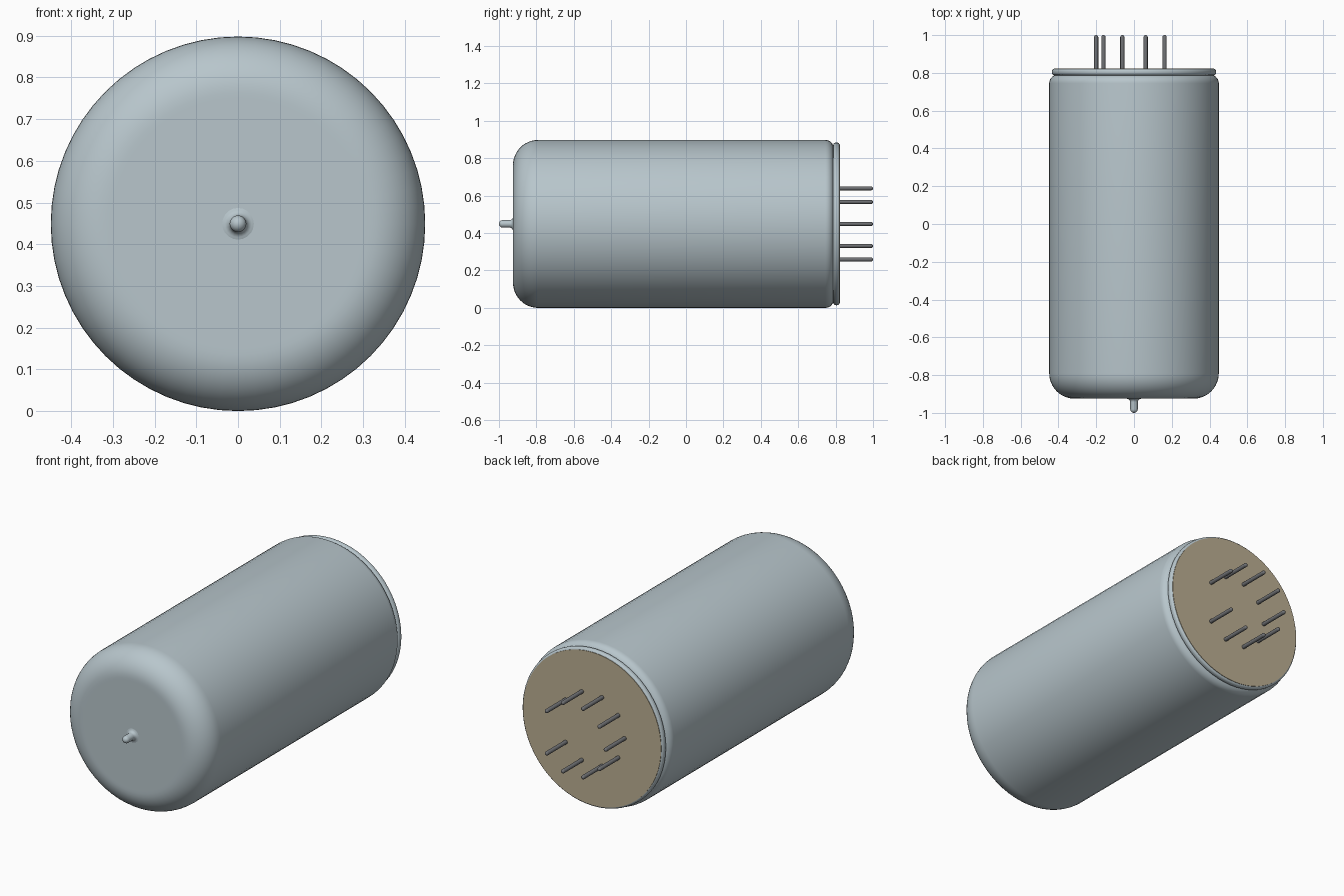
import bpy
import bmesh
import math
from mathutils import Vector

cube = bpy.data.objects.get("Cube")
if cube:
    bpy.data.objects.remove(cube, do_unlink=True)

RADIUS = 0.449          # body radius, also the height of the long axis
PIN_CIRCLE = 0.2


def material(name, color):
    mat = bpy.data.materials.new(name)
    mat.use_nodes = True
    mat.diffuse_color = (*color, 1)
    bsdf = mat.node_tree.nodes["Principled BSDF"]
    bsdf.inputs["Base Color"].default_value = (*color, 1)
    bsdf.inputs["Roughness"].default_value = 0.5
    return mat


def arc(r, y, size, start, end, steps):
    """Profile points (radius, y) on a circular arc, angles in degrees."""
    angles = [math.radians(start + (end - start) * i / steps) for i in range(steps + 1)]
    return [(r + size * math.cos(a), y + size * math.sin(a)) for a in angles]


def lathe(name, profile, mat, segments, location=(0, 0, RADIUS)):
    """Turn a (radius, y) profile around the y axis."""
    bm = bmesh.new()
    verts = [bm.verts.new((r, y, 0)) for r, y in profile]
    edges = [bm.edges.new(pair) for pair in zip(verts, verts[1:])]
    bmesh.ops.spin(bm, geom=verts + edges, cent=(0, 0, 0), axis=(0, 1, 0),
                   angle=math.tau, steps=segments, use_duplicate=False)
    bmesh.ops.remove_doubles(bm, verts=bm.verts, dist=1e-5)
    bmesh.ops.recalc_face_normals(bm, faces=bm.faces)
    mesh = bpy.data.meshes.new(name)
    bm.to_mesh(mesh)
    bm.free()
    mesh.materials.append(mat)
    obj = bpy.data.objects.new(name, mesh)
    obj.location = Vector(location)
    bpy.context.collection.objects.link(obj)
    bpy.ops.object.select_all(action='DESELECT')
    obj.select_set(True)
    bpy.context.view_layer.objects.active = obj
    bpy.ops.object.shade_smooth_by_angle(angle=math.radians(35))
    return obj


glass = material("pale blue grey glass", (0.479, 0.565, 0.604))
tan = material("tan base", (0.50, 0.425, 0.29))
metal = material("dark grey metal", (0.16, 0.165, 0.175))

# Glass envelope: flat front with a wide fillet, smaller shoulder at the back
lathe("glass_envelope",
      [(0, -0.925), (0.30, -0.925)]
      + arc(0.314, -0.79, 0.135, -90, 0, 12)
      + arc(0.404, 0.745, 0.045, 0, 75, 6)
      + [(0.40, 0.79), (0, 0.79)],
      glass, 64)

# Drawn-out tip with a flared root and a round end
lathe("sealing_tip",
      [(0, -0.915), (0.04, -0.924)]
      + arc(0.038, -0.943, 0.018, 90, 180, 5)
      + arc(0, -0.98, 0.02, 0, -90, 6),
      glass, 20)

# Glass rim around the base
lathe("base_rim",
      [(0, 0.787)]
      + arc(0.42, 0.802, 0.015, -90, 0, 5)
      + arc(0.42, 0.807, 0.015, 0, 90, 5)
      + [(0, 0.822)],
      glass, 64)

# Thin coloured disc on the back
lathe("base_disc", [(0, 0.82), (0.424, 0.82), (0.424, 0.824), (0, 0.824)], tan, 64)

# Nine pins on a ring of ten places, the place on the left stays empty
for i in range(1, 10):
    a = math.radians(36 * i)
    lathe(f"pin_{i}",
          [(0, 0.81), (0.011, 0.81)] + arc(0, 0.989, 0.011, 0, 90, 4),
          metal, 12,
          (PIN_CIRCLE * math.cos(a), 0, RADIUS + PIN_CIRCLE * math.sin(a)))
